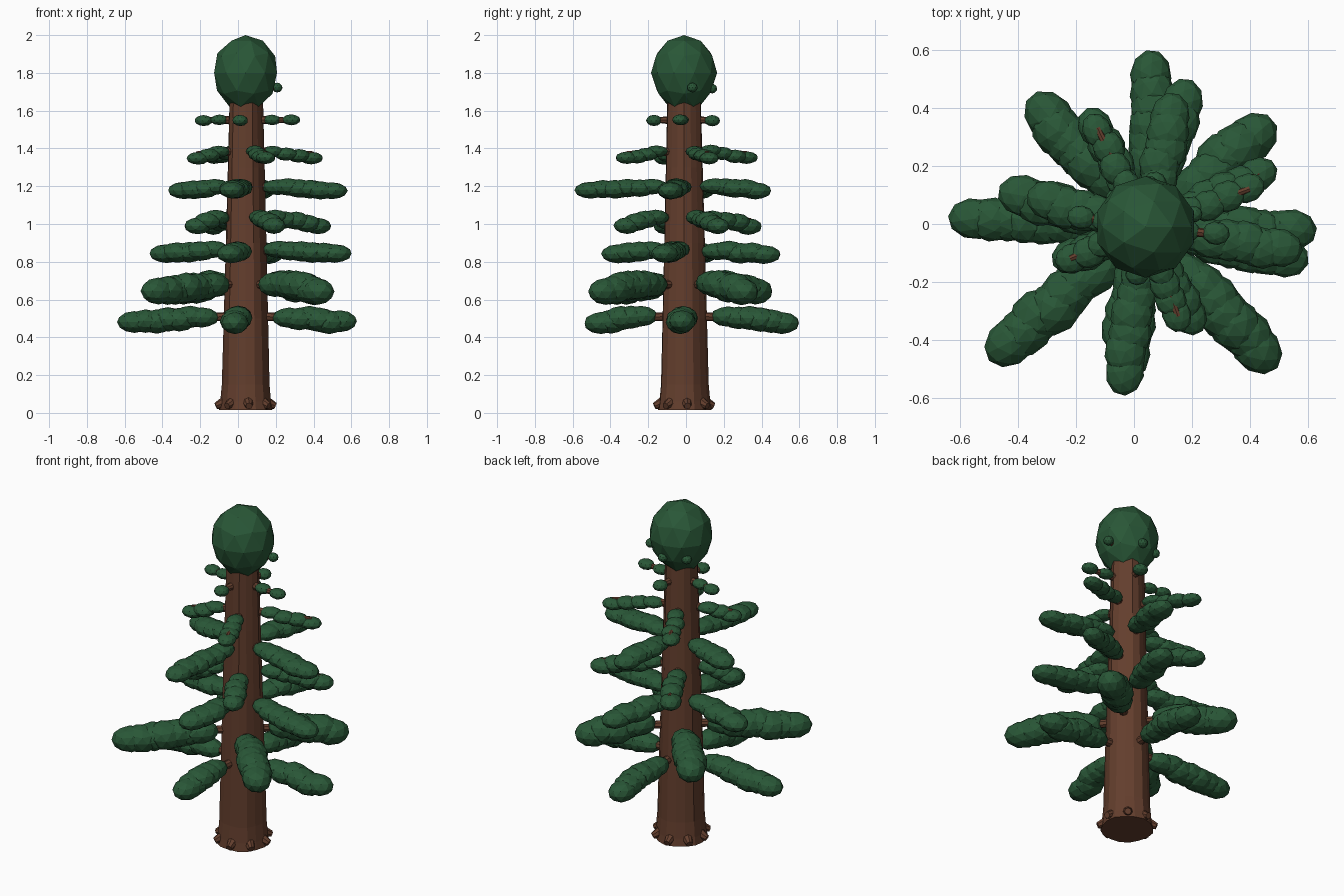
import bpy, bmesh, math, random
from mathutils import Vector, Matrix

if "Cube" in bpy.data.objects:
    bpy.data.objects.remove(bpy.data.objects["Cube"])

random.seed(4)
CX, CY = 0.04, -0.01   # trunk axis


def material(name, rgb):
    m = bpy.data.materials.new(name)
    m.diffuse_color = (*rgb, 1)
    m.use_nodes = True
    m.node_tree.nodes["Principled BSDF"].inputs["Base Color"].default_value = m.diffuse_color
    return m


bark = material("bark", (0.125, 0.048, 0.026))
needles = material("needles", (0.022, 0.095, 0.038))


def finish(bm, name, mat):
    me = bpy.data.meshes.new(name)
    bm.normal_update()
    bm.to_mesh(me)
    bm.free()
    ob = bpy.data.objects.new(name, me)
    bpy.context.collection.objects.link(ob)
    me.materials.append(mat)
    return ob


def trunk_radius(z):
    return 0.13 - 0.025 * z


def cone_between(bm, a, b, r1, r2, sides=8):
    d = b - a
    mat = Matrix.Translation((a + b) / 2) @ d.to_track_quat('Z', 'Y').to_matrix().to_4x4()
    bmesh.ops.create_cone(bm, cap_ends=True, segments=sides, radius1=r1, radius2=r2,
                          depth=d.length, matrix=mat)


# Trunk: tapered, gently fluted, flared foot
bm = bmesh.new()
N = 16
rings = []
for z, extra in [(0.015, 0.012), (0.06, 0.006), (0.15, 0), (0.5, 0), (0.9, 0), (1.3, 0), (1.68, 0)]:
    ring = []
    for i in range(N):
        a = 2 * math.pi * i / N
        r = trunk_radius(z) + extra + 0.004 * math.sin(5 * a + z)
        ring.append(bm.verts.new((CX + r * math.cos(a), CY + r * math.sin(a), z)))
    rings.append(ring)
for lo, hi in zip(rings, rings[1:]):
    for i in range(N):
        j = (i + 1) % N
        bm.faces.new((lo[i], lo[j], hi[j], hi[i]))
bm.faces.new(rings[0][::-1])
bm.faces.new(rings[-1])
finish(bm, "trunk", bark)

# Root knobs around the foot
bm = bmesh.new()
for i in range(8):
    a = 2 * math.pi * (i + 0.15) / 8
    d = Vector((math.cos(a), math.sin(a), 0))
    c = Vector((CX, CY, 0))
    cone_between(bm, c + d * 0.10 + Vector((0, 0, 0.062)), c + d * 0.158 + Vector((0, 0, 0.036)), 0.034, 0.018)
finish(bm, "roots", bark)

# Crown: faceted egg, narrower below
bm = bmesh.new()
bmesh.ops.create_icosphere(bm, subdivisions=2, radius=1)
for v in bm.verts:
    k = 0.175 * (1 + 0.08 * v.co.z if v.co.z < 0 else 1)
    v.co = Vector((CX + v.co.x * k, CY + v.co.y * k,
                   1.80 + v.co.z * (0.2 if v.co.z > 0 else 0.21)))
finish(bm, "crown", needles)

# Tiers: height, droop, half width, half height, branch tips (x, y)
tiers = [
    (0.51, 0.02, 0.080, 0.065, [(0.63, -0.03), (-0.64, 0.03), (0.07, 0.60), (-0.03, -0.54)]),
    (0.68, 0.02, 0.090, 0.080, [(0.49, -0.50), (-0.50, -0.47), (-0.36, 0.44), (0.48, 0.36)]),
    (0.86, 0.015, 0.080, 0.055, [(0.60, -0.14), (-0.47, 0.11), (0.19, 0.50), (-0.05, -0.45)]),
    (1.035, 0.03, 0.065, 0.048, [(0.49, 0.20), (-0.16, 0.40), (-0.28, -0.14), (0.22, -0.38)]),
    (1.195, 0.01, 0.075, 0.050, [(0.58, -0.10), (-0.37, 0.10), (0.15, 0.45), (-0.05, -0.59)]),
    (1.385, 0.025, 0.055, 0.036, [(0.45, 0.14), (-0.15, 0.38), (-0.27, -0.14), (0.17, -0.37)]),
    (1.55, 0.0, 0.042, 0.030, [(0.33, -0.04), (-0.23, 0.03), (0.08, 0.18), (0.0, -0.21)]),
    (1.72, 0.0, 0.028, 0.026, [(0.235, 0.04), (-0.09, 0.11), (0.06, 0.165)]),
]

for t, (z, droop, hw, hh, tips) in enumerate(tiers, 1):
    wood, leaf = bmesh.new(), bmesh.new()
    for x, y in tips:
        tip = Vector((x - CX, y - CY, 0))
        reach, d = tip.length, tip.normalized()
        base = Vector((CX, CY, z))
        r0 = trunk_radius(z)
        # Bare wooden stub
        cone_between(wood, base + d * (r0 - 0.03), base + d * max(r0, reach - hw) - Vector((0, 0, droop * 0.5)),
                     0.024, 0.012)
        # Overlapping needle clumps along the branch
        start = r0 + (0.06 if t < 3 else 0.02)
        count = max(1, round((reach - start) / 0.075))
        rot = Matrix.Rotation(math.atan2(d.y, d.x), 4, 'Z')
        side = Vector((-d.y, d.x, 0))
        for i in range(count):
            f = (i + 0.5) / count
            fat = 0.78 + 0.22 * math.sin(math.pi * min(1, f * 0.9))
            length = hw * 1.15 if count > 1 else hw
            s = start + length * 0.6
            e = max(s, reach - length)
            g = i / (count - 1) if count > 1 else 1
            c = base + d * (s + (e - s) * g if count > 1 else reach - length)
            c += side * random.uniform(-0.1, 0.1) * hw
            c.z += -droop * 1.5 * g + random.uniform(-0.12, 0.12) * hh
            scale = Matrix.Diagonal((length, hw * fat, hh * fat, 1))
            spin = Matrix.Rotation(random.uniform(0, 6), 4, 'Z')
            bmesh.ops.create_icosphere(leaf, subdivisions=2, radius=1,
                                       matrix=Matrix.Translation(c) @ rot @ scale @ spin)
    finish(wood, f"branch_wood_{t}", bark)
    finish(leaf, f"branch_needles_{t}", needles)
